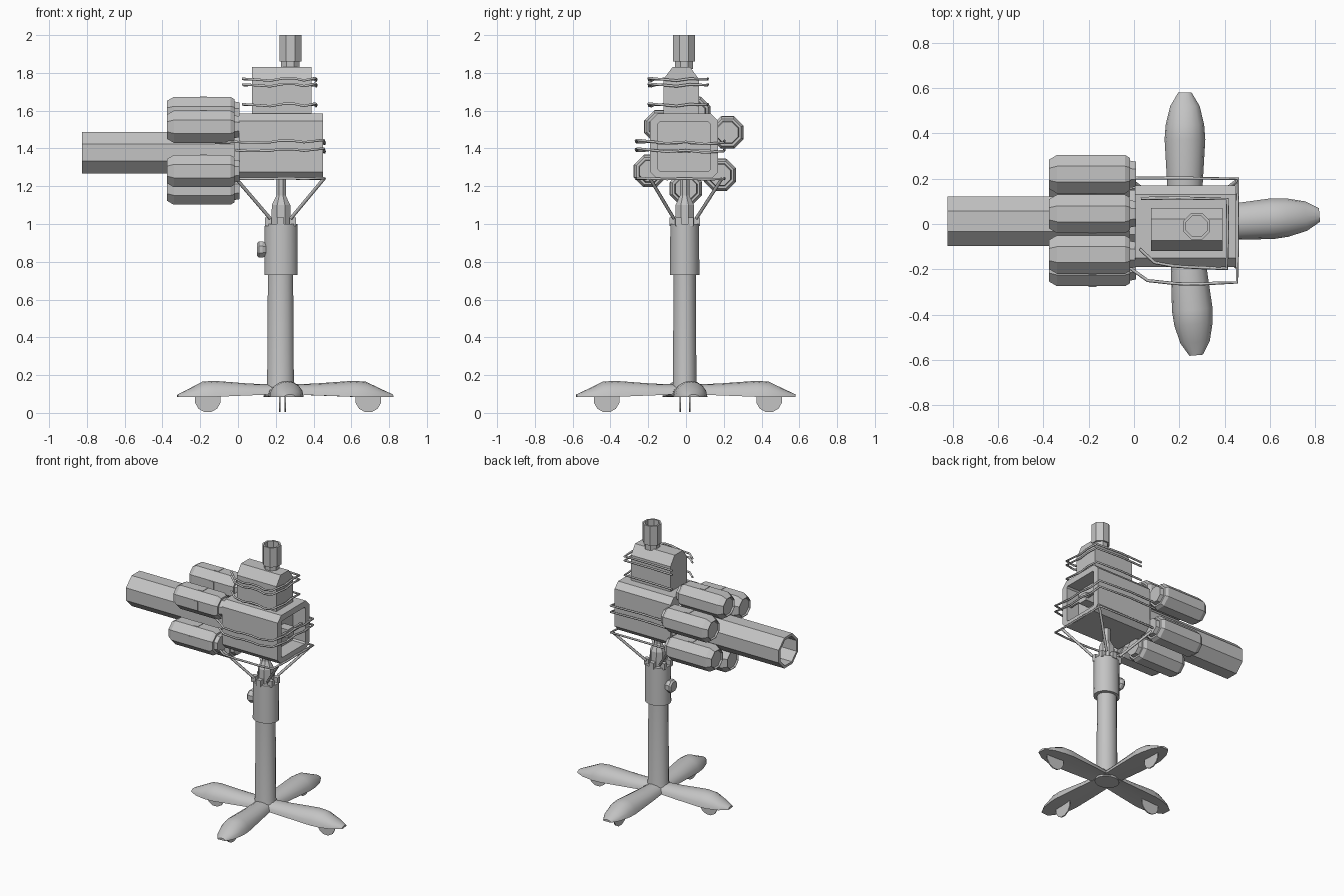
import bpy, bmesh, math
from mathutils import Vector

if "Cube" in bpy.data.objects:
    bpy.data.objects.remove(bpy.data.objects["Cube"])

grey = bpy.data.materials.new("plain grey")
grey.diffuse_color = (0.55, 0.55, 0.55, 1)
grey.use_nodes = True
grey.node_tree.nodes["Principled BSDF"].inputs["Base Color"].default_value = grey.diffuse_color


def finish(name, bm, smooth=False):
    bmesh.ops.recalc_face_normals(bm, faces=bm.faces)
    me = bpy.data.meshes.new(name)
    bm.to_mesh(me)
    bm.free()
    me.materials.append(grey)
    ob = bpy.data.objects.new(name, me)
    bpy.context.collection.objects.link(ob)
    if smooth:
        bpy.ops.object.select_all(action='DESELECT')
        ob.select_set(True)
        bpy.context.view_layer.objects.active = ob
        bpy.ops.object.shade_smooth_by_angle(angle=math.radians(42))
    return ob


def loft(name, rings, smooth=False):
    """Skin a list of equal-length rings and cap both ends."""
    bm = bmesh.new()
    rows = [[bm.verts.new(p) for p in r] for r in rings]
    n = len(rows[0])
    for a, b in zip(rows, rows[1:]):
        for i in range(n):
            j = (i + 1) % n
            bm.faces.new((a[i], a[j], b[j], b[i]))
    bm.faces.new(rows[0])
    bm.faces.new(rows[-1])
    return finish(name, bm, smooth)


def lathe(name, centre, axis, profile, n=8, smooth=False, squash=1.0):
    """Profile of (position along axis, radius); centre gives the other two coordinates."""
    rings = []
    for t, r in profile:
        ring = []
        for i in range(n):
            a = 2 * math.pi * (i + 0.5) / n
            u, v = centre[0] + r * math.cos(a), centre[1] + r * squash * math.sin(a)
            ring.append({'x': (t, u, v), 'y': (u, t, v), 'z': (u, v, t)}[axis])
        rings.append(ring)
    return loft(name, rings, smooth)


def box(name, lo, hi):
    x0, y0, z0 = lo
    x1, y1, z1 = hi
    return loft(name, [[(x, y0, z0), (x, y1, z0), (x, y1, z1), (x, y0, z1)] for x in (x0, x1)])


def wire(name, pts, r=0.006, n=6):
    cu = bpy.data.curves.new(name, 'CURVE')
    cu.dimensions = '3D'
    cu.bevel_depth = r
    cu.bevel_resolution = 1
    cu.use_fill_caps = True
    sp = cu.splines.new('POLY')
    sp.points.add(len(pts) - 1)
    for p, q in zip(sp.points, pts):
        p.co = (*q, 1)
    cu.materials.append(grey)
    ob = bpy.data.objects.new(name, cu)
    bpy.context.collection.objects.link(ob)


CX, CY = 0.225, -0.007

# Four spreading feet, each with a thin wheel
tips = [(0.82, 0.04), (0.225, 0.58), (-0.32, -0.05), (0.275, -0.58)]
wheels = [(0.69, 0.02), (0.22, 0.44), (-0.16, -0.03), (0.25, -0.42)]
sections = [(0.0, 0.065, 0.15, 0.1), (0.3, 0.078, 0.155, 0.093), (0.65, 0.09, 0.17, 0.085),
            (0.76, 0.085, 0.165, 0.083), (0.9, 0.065, 0.125, 0.083), (1.0, 0.03, 0.098, 0.083)]
for k, ((tx, ty), (wx, wy)) in enumerate(zip(tips, wheels)):
    c = Vector((CX, CY, 0))
    d = Vector((tx, ty, 0)) - c
    side = Vector((-d.y, d.x, 0)).normalized()
    rings = []
    for t, w, top, bot in sections:
        ring = []
        for i in range(9):
            a = math.pi * i / 8
            ring.append(c + d * t + side * w * math.cos(a)
                        + Vector((0, 0, bot + (top - bot) * math.sin(a))))
        ring.append(c + d * t + Vector((0, 0, bot + 0.012 * (1 - t))))
        rings.append(ring)
    loft(f"foot_{k}", rings, True)
    if k % 2 == 0:
        lathe(f"wheel_{k}", (wx, 0.072), 'y', [(wy - 0.004, 0.07), (wy + 0.004, 0.07)], 12)
    else:
        lathe(f"wheel_{k}", (wy, 0.072), 'x', [(wx - 0.004, 0.07), (wx + 0.004, 0.07)], 12)

# Column, collar and clamp knob
lathe("column", (CX, CY), 'z', [(0.09, 0.085), (0.16, 0.072), (0.74, 0.068)], 16, True, 0.88)
lathe("collar", (CX + 0.003, CY), 'z', [(0.73, 0.09), (1.0, 0.088)], 16, True, 0.88)
lathe("collar_knob", (CY, 0.865), 'x', [(0.1, 0.036), (0.112, 0.047), (0.13, 0.047), (0.16, 0.03)], 8)
for k in range(6):
    a = math.pi * (k + 0.5) / 3
    x, y = CX + 0.075 * math.cos(a), CY + 0.066 * math.sin(a)
    box(f"collar_block_{k}", (x - 0.018, y - 0.015, 0.99), (x + 0.018, y + 0.015, 1.035))

# Neck carrying the body
lathe("neck", (CX + 0.003, CY), 'z', [(0.99, 0.055), (1.1, 0.053), (1.15, 0.027), (1.25, 0.027)], 8)
for sx, ex in ((0.17, -0.01), (0.28, 0.455)):
    for sy, ey in ((-0.065, -0.19), (0.055, 0.19)):
        wire("brace", [(sx, sy, 1.03), (ex, ey, 1.24)], 0.009)


# Main body: chamfered box along x with a framed recess at the +x end
def oct_section(x, y0, y1, z0, z1, c):
    return [(x, y0 + c, z0), (x, y1 - c, z0), (x, y1, z0 + c), (x, y1, z1 - c),
            (x, y1 - c, z1), (x, y0 + c, z1), (x, y0, z1 - c), (x, y0, z0 + c)]


def body_section(x, inset, c):
    return oct_section(x, -0.19 + inset, 0.17 - inset, 1.235 + inset, 1.585 - inset, c)


loft("main_body", [body_section(0.005, 0, 0.04), body_section(0.45, 0, 0.04),
                   body_section(0.45, 0.043, 0.01), body_section(0.35, 0.043, 0.01)])
box("recess_block", (0.34, -0.045, 1.375), (0.43, 0.025, 1.435))
box("recess_bar", (0.41, -0.15, 1.395), (0.425, 0.13, 1.42))

# Upper housing with sloping shoulders
profile = [(-0.12, 1.57), (0.07, 1.57), (0.07, 1.765), (0.022, 1.83), (-0.072, 1.83), (-0.12, 1.765)]
loft("upper_housing", [[(x, y, z) for y, z in profile] for x in (0.075, 0.39)])

# Hollow chimney on top
lathe("chimney", (0.277, -0.01), 'z',
      [(1.82, 0.052), (1.86, 0.052), (1.86, 0.063), (2.0, 0.063), (2.0, 0.05), (1.84, 0.05)])

# Long hollow barrel
lathe("barrel", (0.012, 1.378), 'x',
      [(0.02, 0.119), (-0.825, 0.119), (-0.825, 0.1), (-0.6, 0.1)])
lathe("barrel_flange", (0.012, 1.378), 'x', [(-0.02, 0.15), (0.01, 0.15)])

# Six canisters around the barrel
spots = [(0.22, 1.485), (0.18, 1.26), (0.0, 1.187), (-0.19, 1.28), (-0.135, 1.515), (0.045, 1.588)]
for k, (y, z) in enumerate(spots):
    R = 0.092
    lathe(f"canister_{k}", (y, z), 'x',
          [(-0.365, 0.06), (-0.375, 0.065), (-0.375, 0.07), (-0.34, R), (-0.04, R),
           (-0.018, 0.078), (-0.018, 0.065), (0.008, 0.06)])
    f, h = R * math.cos(math.pi / 8), 0.033
    box(f"canister_plate_top_{k}", (-0.2, y - h, z + f - 0.004), (-0.165, y + h, z + f + 0.003))
    box(f"canister_plate_front_{k}", (-0.2, y - f - 0.003, z - h), (-0.165, y - f + 0.004, z + h))

# Rail wires wrapped round body and housing, slightly wavy, open towards -x
low = [(-0.01, -0.2, 0), (0.06, -0.25, -0.004), (0.17, -0.262, -0.002), (0.22, -0.265, 0.006),
       (0.29, -0.265, 0.006), (0.35, -0.262, -0.002), (0.455, -0.258, 0.01), (0.457, -0.1, -0.008),
       (0.457, 0.0, 0.0), (0.457, 0.1, -0.012), (0.46, 0.2, -0.004), (0.2, 0.203, 0.005), (-0.01, 0.203, 0)]
high = [(0.025, -0.11, 0.004), (0.09, -0.17, 0), (0.17, -0.185, -0.006), (0.24, -0.19, 0.006),
        (0.3, -0.193, 0.006), (0.35, -0.195, -0.005), (0.41, -0.198, 0.008), (0.413, -0.05, -0.006),
        (0.413, 0.02, 0.004), (0.413, 0.11, 0), (0.2, 0.115, 0.004), (0.03, 0.113, 0)]
for name, path, levels, amp in (("body_rail", low, (1.24, 1.39, 1.435), 1.0),
                                ("housing_rail", high, (1.63, 1.735, 1.765), 1.0)):
    for k, z in enumerate(levels):
        s = 0.3 if z == 1.24 else amp
        pts = [(x, y, z + dz * s) for x, y, dz in path]
        if z == 1.435:
            pts.insert(0, (-0.12, -0.13, 1.43))
        wire(f"{name}_{k}", pts, 0.007)
